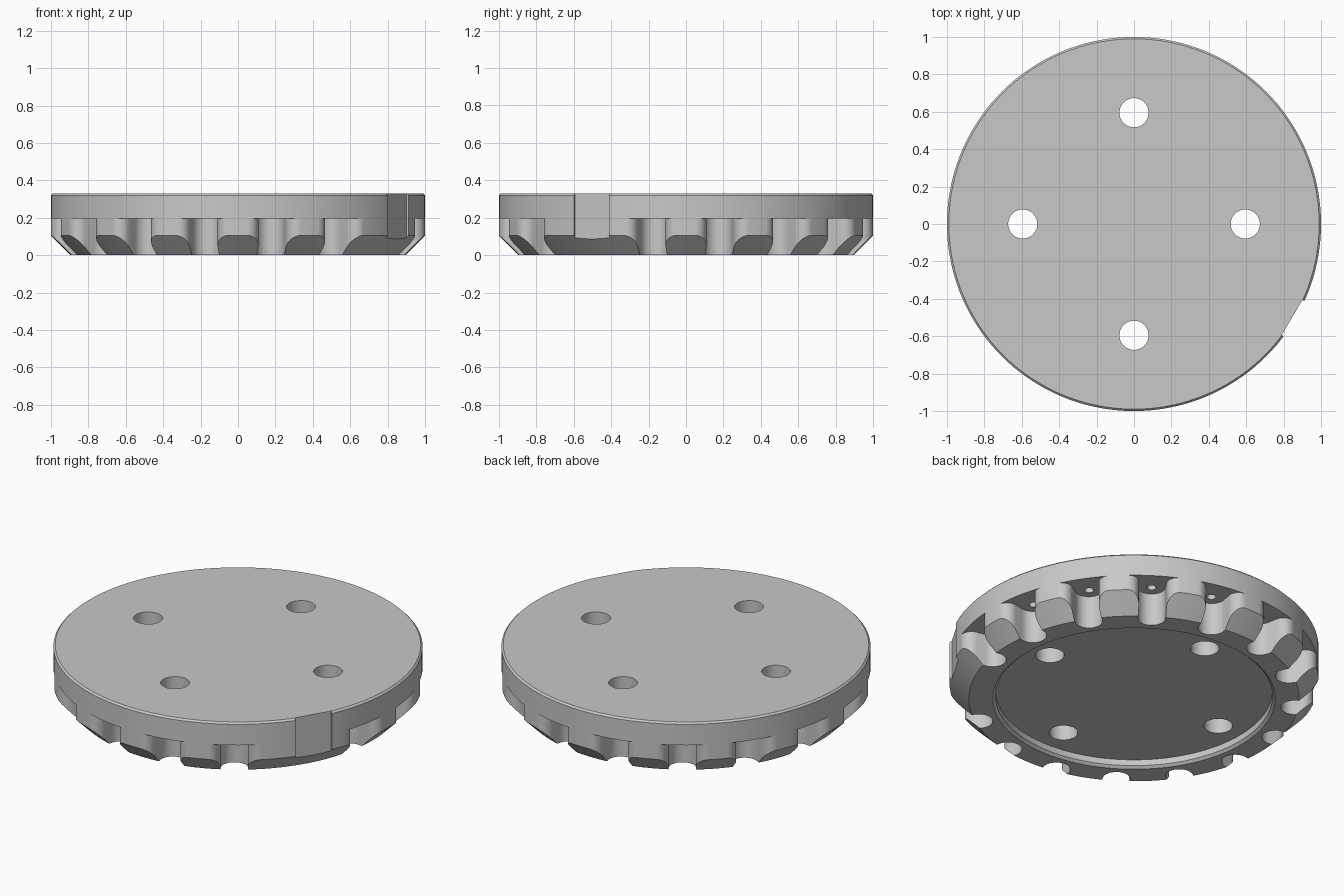
import bpy, bmesh
from math import sin, cos, pi, radians, atan2, sqrt
from mathutils import Matrix, Vector

if "Cube" in bpy.data.objects:
    bpy.data.objects.remove(bpy.data.objects["Cube"])

HEIGHT = 0.33
LEDGE_Z = 0.195
LOBES = 16
STEP = 2 * pi / LOBES

grey = bpy.data.materials.new("plain grey")
grey.use_nodes = True
colour = (0.58, 0.58, 0.58, 1)
grey.diffuse_color = colour
grey.node_tree.nodes["Principled BSDF"].inputs["Base Color"].default_value = colour


def finish(name, bm):
    bmesh.ops.recalc_face_normals(bm, faces=bm.faces)
    mesh = bpy.data.meshes.new(name)
    bm.to_mesh(mesh)
    bm.free()
    mesh.materials.append(grey)
    obj = bpy.data.objects.new(name, mesh)
    bpy.context.collection.objects.link(obj)
    return obj


def prism(bm, outline, z0, z1):
    low = [bm.verts.new((x, y, z0)) for x, y in outline]
    high = [bm.verts.new((x, y, z1)) for x, y in outline]
    bm.faces.new(low[::-1])
    bm.faces.new(high)
    for i in range(len(low)):
        j = (i + 1) % len(low)
        bm.faces.new((low[i], low[j], high[j], high[i]))


def turn(outline, angle):
    return [(x * cos(angle) - y * sin(angle), x * sin(angle) + y * cos(angle))
            for x, y in outline]


def circle(cx, r, n):
    return [(cx + r * cos(2 * pi * i / n), r * sin(2 * pi * i / n)) for i in range(n)]


def revolve(bm, profile, n):
    rings = [[bm.verts.new((x, y, z)) for x, y in circle(0, r, n)] for r, z in profile]
    bm.faces.new(rings[0])
    bm.faces.new(rings[-1])
    for a, b in zip(rings, rings[1:]):
        for i in range(n):
            j = (i + 1) % n
            bm.faces.new((a[i], a[j], b[j], b[i]))


# Disc with bevelled top rim, lower chamfer and shallow underside recess
bm = bmesh.new()
revolve(bm, [(0.75, 0.05), (0.75, 0.014), (0.765, 0), (0.895, 0), (1, 0.105),
             (1, LEDGE_Z), (1, HEIGHT - 0.01), (0.99, HEIGHT)], 144)
disc = finish("scalloped_disc", bm)

# Grip notch outline: round inner end, then fillets flaring to the rim
half = 0.075
fillet = 0.06
centre = 0.875
fv = half + fillet
fu = sqrt((1 - fillet) ** 2 - fv ** 2)
side = [(centre - half * cos(a), half * sin(a))
        for a in [pi / 2 * i / 10 for i in range(11)]]
end = atan2(fv, fu)
for i in range(9):
    a = -pi / 2 + (end + pi / 2) * i / 8
    side.append((fu + fillet * cos(a), fv + fillet * sin(a)))
side.append((side[-1][0] * 1.06, side[-1][1] * 1.06))
notch = side + [(u, -v) for u, v in side[:0:-1]]

# Notches all round, apart from the solid lobe behind the flat
notches = bmesh.new()
holes = bmesh.new()
for k in range(LOBES):
    angle = (k + 0.5) * STEP
    if k == LOBES - 2:
        continue
    prism(notches, turn(notch, angle), -0.1, LEDGE_Z)
    prism(holes, turn(circle(0.87, 0.025, 20), angle), LEDGE_Z - 0.08, LEDGE_Z + 0.08)

# Four through holes and the flat on the rim
for k in range(4):
    prism(holes, turn(circle(0.595, 0.078, 40), k * pi / 2), -0.1, HEIGHT + 0.1)
flat = [(0.982, -0.109), (1.1, -0.109), (1.1, 0.109), (0.982, 0.109)]
prism(holes, turn(flat, radians(-30.6)), -0.1, HEIGHT + 0.1)

bpy.ops.object.select_all(action="DESELECT")
bpy.context.view_layer.objects.active = disc
disc.select_set(True)
for name, cutter_bm in (("notch_cutter", notches), ("hole_cutter", holes)):
    cutter = finish(name, cutter_bm)
    cutter.hide_render = True
    mod = disc.modifiers.new(name, "BOOLEAN")
    mod.operation = "DIFFERENCE"
    mod.solver = "EXACT"
    mod.object = cutter
    bpy.ops.object.modifier_apply(modifier=mod.name)
    bpy.data.objects.remove(cutter)

bpy.ops.object.shade_smooth_by_angle(angle=radians(25))
